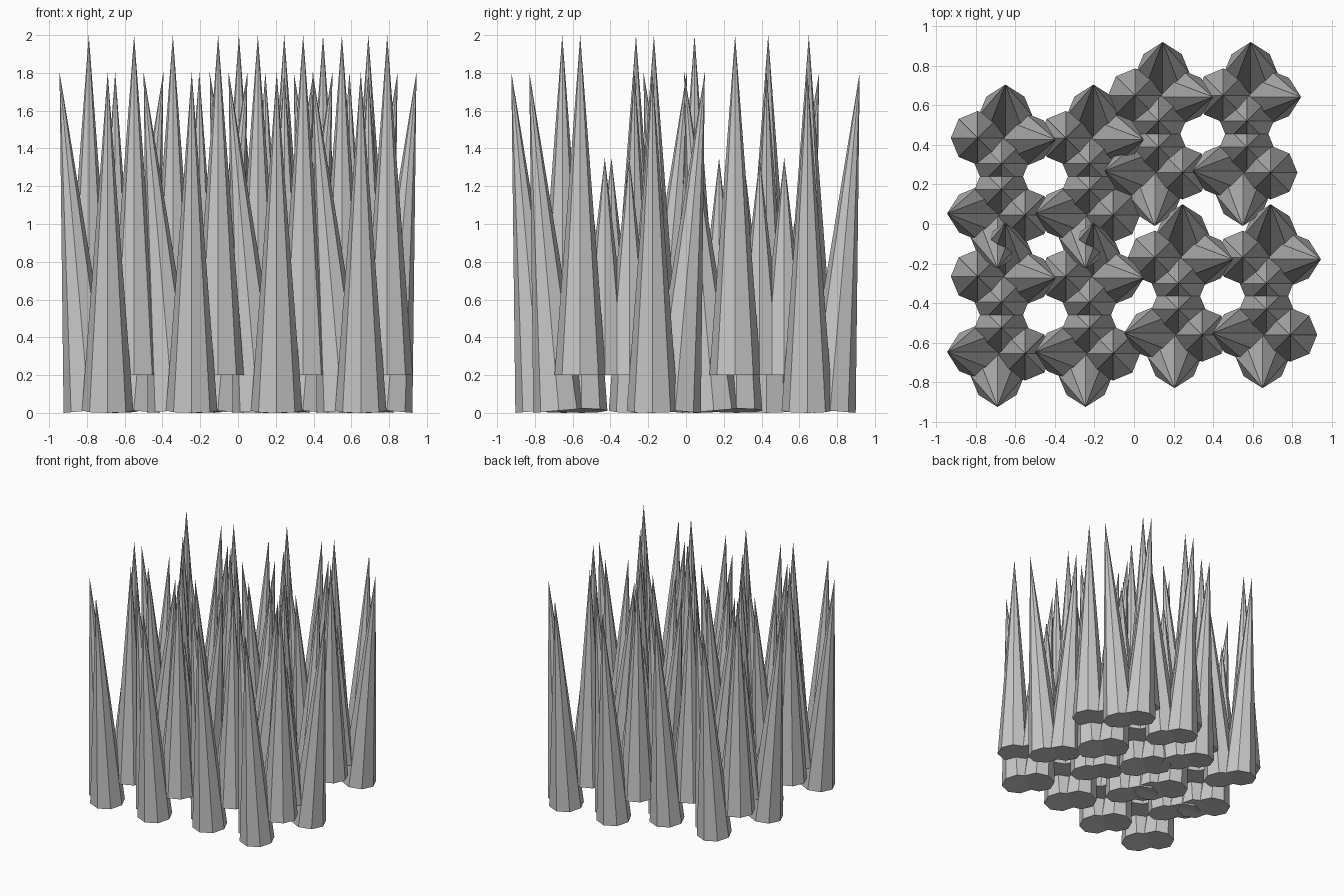
import bpy
from math import radians
from mathutils import Matrix, Vector

cube = bpy.data.objects.get("Cube")
if cube:
    bpy.data.objects.remove(cube, do_unlink=True)

# One plain grey for everything
grey = bpy.data.materials.new("stone_grey")
grey.use_nodes = True
colour = (0.58, 0.58, 0.58, 1)
grey.diffuse_color = colour
grey.node_tree.nodes["Principled BSDF"].inputs["Base Color"].default_value = colour

RADIUS = 0.136
LEAN = radians(5)


def spike_mesh(name, height):
    """Eight-sided cone with its base centre at the origin."""
    bpy.ops.mesh.primitive_cone_add(vertices=8, radius1=RADIUS, radius2=0, depth=height)
    temp = bpy.context.object
    mesh = temp.data
    mesh.name = name
    mesh.transform(Matrix.Translation((0, 0, height / 2)))
    mesh.materials.append(grey)
    bpy.data.objects.remove(temp)
    return mesh


tall = spike_mesh("tall_spike", 1.8)
short = spike_mesh("short_spike", 1.15)

# Half a clump: name, mesh, base position, lean axis
LOW = 0.012
SPIKES = [
    ("upright_spike", tall, (-0.12, 0.195, 0.2), None),
    ("short_spike", short, (0, 0.065, 0.2), None),
    ("side_leaning_spike", tall, (0.118, 0.187, LOW), ("Y", LEAN)),
    ("outer_leaning_spike", tall, (0.02, 0.308, LOW), ("X", -LEAN)),
]

# Clump centres come in pairs side by side
ROWS = [(-0.67, 0.24), (0.125, 0.455), (0.225, -0.365), (-0.67, -0.46)]
PAIR_STEP = 0.445

for x, y in ROWS:
    for step in (0, PAIR_STEP):
        for turn in (0, 180):
            place = Matrix.Translation((x + step, y, 0)) @ Matrix.Rotation(radians(turn), 4, "Z")
            for name, mesh, base, lean in SPIKES:
                spike = bpy.data.objects.new(name, mesh)
                bpy.context.collection.objects.link(spike)
                tilt = Matrix.Rotation(lean[1], 4, lean[0]) if lean else Matrix.Identity(4)
                spike.matrix_world = place @ Matrix.Translation(Vector(base)) @ tilt
